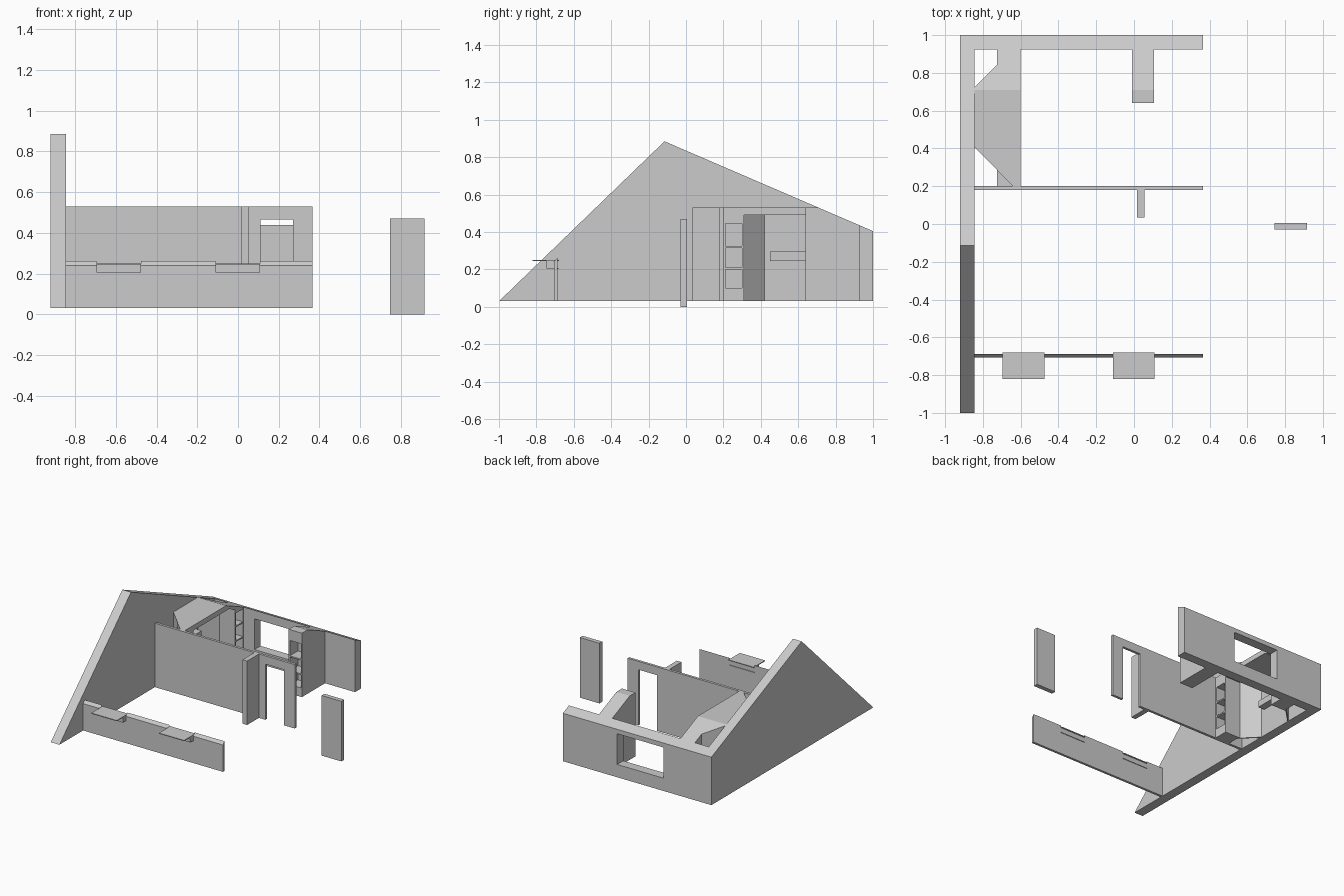
import bpy, bmesh
from mathutils import Vector

if "Cube" in bpy.data.objects:
    bpy.data.objects.remove(bpy.data.objects["Cube"])

ROOF_N = Vector((0, 0.4305, 1))      # rear roof pitch


def prism(name, pts, lo, hi, axis='z', roof=None):
    """Extrude a 2D outline along an axis; optionally trim it below the roof plane."""
    def place(a, b, t):
        return (a, b, t) if axis == 'z' else (t, a, b)
    bm = bmesh.new()
    base = bm.faces.new([bm.verts.new(place(a, b, lo)) for a, b in pts])
    ext = bmesh.ops.extrude_face_region(bm, geom=[base])
    top = [g for g in ext['geom'] if isinstance(g, bmesh.types.BMVert)]
    step = Vector(place(0, 0, hi - lo))
    bmesh.ops.translate(bm, verts=top, vec=step)
    if roof is not None:
        cut = bmesh.ops.bisect_plane(bm, geom=bm.verts[:] + bm.edges[:] + bm.faces[:],
                                     plane_co=(0, 1, 0.405 - roof), plane_no=ROOF_N,
                                     clear_outer=True)
        edges = [e for e in bm.edges if e.is_boundary]
        if edges:
            bmesh.ops.holes_fill(bm, edges=edges, sides=0)
    bmesh.ops.recalc_face_normals(bm, faces=bm.faces[:])
    me = bpy.data.meshes.new(name)
    bm.to_mesh(me)
    bm.free()
    ob = bpy.data.objects.new(name, me)
    bpy.context.collection.objects.link(ob)
    return ob


def box(name, x0, x1, y0, y1, z0, z1, roof=None):
    return prism(name, [(x0, y0), (x1, y0), (x1, y1), (x0, y1)], z0, z1, roof=roof)


def carve(ob, cutters):
    """Subtract the cutters and delete them."""
    bpy.context.view_layer.objects.active = ob
    for c in cutters:
        m = ob.modifiers.new("cut", 'BOOLEAN')
        m.operation, m.solver, m.object = 'DIFFERENCE', 'EXACT', c
        bpy.ops.object.modifier_apply(modifier=m.name)
        bpy.data.objects.remove(c)


# Gable end wall
prism("gable_wall", [(-1, 0.03), (1, 0.03), (1, 0.405), (-0.115, 0.885)], -0.92, -0.845, 'x')

# Rear wall with window
rear = box("rear_wall", -0.845, 0.365, 0.925, 1, 0.03, 0.6, roof=0)
carve(rear, [box("cutter", -0.505, -0.105, 0.85, 1.1, 0.13, 0.37)])

# Partition wall with doorway, and its stub wall
part = box("partition_wall", -0.845, 0.365, 0.18, 0.2, 0.03, 0.53)
carve(part, [box("cutter", 0.11, 0.27, 0.1, 0.3, 0, 0.465)])
box("stub_wall", 0.015, 0.055, 0.035, 0.18, 0.03, 0.53)

# Loose door leaf
box("door_leaf", 0.745, 0.915, -0.03, 0.005, 0, 0.47)

# Low front wall with sloped top and two window ledges
knee = prism("knee_wall", [(-0.707, 0.03), (-0.688, 0.03), (-0.688, 0.262), (-0.707, 0.24)],
             -0.845, 0.365, 'x')
windows = [(-0.695, -0.475), (-0.11, 0.108)]
carve(knee, [box("cutter", a, b, -0.8, -0.6, 0.247, 0.4) for a, b in windows])
for a, b in windows:
    box("window_ledge", a, b, -0.82, -0.68, 0.244, 0.25)
    box("window_box", a, b, -0.745, -0.705, 0.205, 0.244)
    box("window_lower_lip", a, b, -0.71, -0.683, 0.203, 0.208)

# Alcove with angled inner walls, ceiling and a bookcase on each side
alcove = box("alcove", -0.845, -0.6, 0.2, 0.925, 0.03, 0.53, roof=0)
cutters = [
    prism("cutter", [(-0.55, 0.31), (-0.55, 0.82), (-0.735, 0.82), (-0.86, 0.695),
                     (-0.86, 0.435), (-0.735, 0.31)], 0, 0.49, roof=0.025),
    prism("cutter", [(-0.725, 0.19), (-0.725, 0.2875), (-0.86, 0.4225), (-0.86, 0.19)], 0, 1),
    prism("cutter", [(-0.725, 0.95), (-0.86, 0.95), (-0.86, 0.7075), (-0.725, 0.8425)], 0, 1),
    prism("cutter", [(-0.74, 0.19), (-0.63, 0.19), (-0.74, 0.3)], 0.49, 1),
]
tiers = [(0.1, 0.2), (0.21, 0.315), (0.325, 0.445)]
for z0, z1 in tiers:
    cutters.append(box("cutter", -0.7, -0.55, 0.21, 0.3, z0, z1))
    cutters.append(box("cutter", -0.7, -0.55, 0.83, 0.917, z0, min(z1, 0.425)))
carve(alcove, cutters)
box("alcove_shelf", -0.845, -0.79, 0.45, 0.68, 0.245, 0.295)

# Bookcase pier against the rear wall
pier = box("bookcase_pier", -0.01, 0.105, 0.64, 0.925, 0.03, 0.53, roof=0)
carve(pier, [box("cutter", 0.0, 0.095, 0.6, 0.74, z0, z1) for z0, z1 in tiers])
